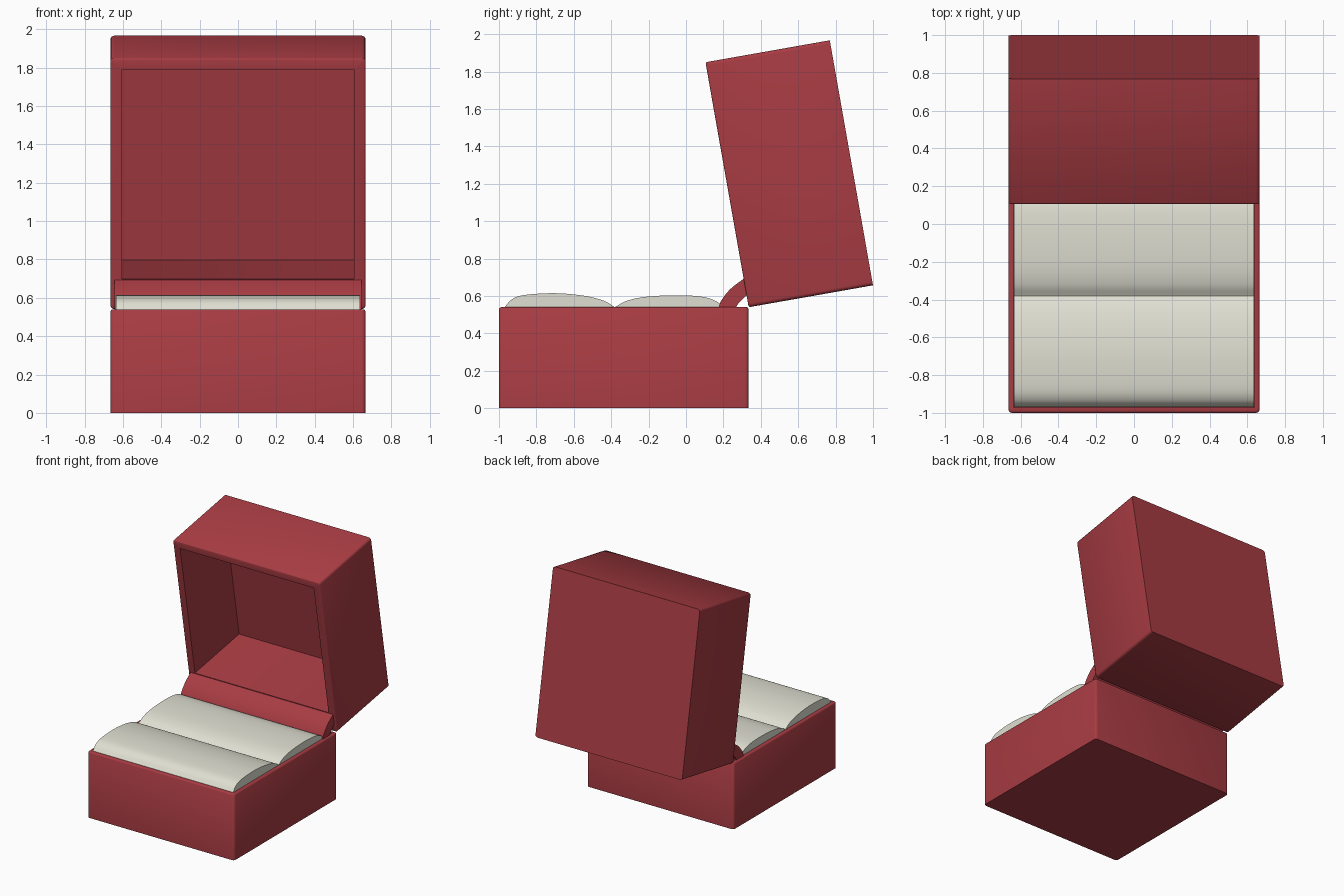
import bpy, bmesh, math
from mathutils import Vector

if "Cube" in bpy.data.objects:
    bpy.data.objects.remove(bpy.data.objects["Cube"])


def material(name, rgb):
    m = bpy.data.materials.new(name)
    m.diffuse_color = (*rgb, 1)
    m.use_nodes = True
    m.node_tree.nodes["Principled BSDF"].inputs["Base Color"].default_value = m.diffuse_color
    return m


RED = material("dark red leatherette", (0.39, 0.045, 0.056))
CREAM = material("cream satin", (0.74, 0.74, 0.645))


def rounded_ring(x, y0, y1, r, z, steps=4):
    """Rounded rectangle loop, symmetric in x."""
    pts = []
    for k, (cx, cy) in enumerate([(x - r, y1 - r), (r - x, y1 - r), (r - x, y0 + r), (x - r, y0 + r)]):
        for i in range(steps + 1):
            a = math.radians(90 * k + 90 * i / steps)
            pts.append((cx + r * math.cos(a), cy + r * math.sin(a), z))
    return pts


def loft(name, rings, mat, angle=40):
    """Closed skin through equal-count rings, capped at both ends."""
    bm = bmesh.new()
    loops = [[bm.verts.new(p) for p in ring] for ring in rings]
    n = len(loops[0])
    for a, b in zip(loops, loops[1:]):
        for i in range(n):
            j = (i + 1) % n
            bm.faces.new((a[i], a[j], b[j], b[i]))
    bm.faces.new(loops[0][::-1])
    bm.faces.new(loops[-1])
    bmesh.ops.recalc_face_normals(bm, faces=bm.faces)
    me = bpy.data.meshes.new(name)
    bm.to_mesh(me)
    bm.free()
    me.materials.append(mat)
    ob = bpy.data.objects.new(name, me)
    bpy.context.collection.objects.link(ob)
    bpy.ops.object.select_all(action='DESELECT')
    ob.select_set(True)
    bpy.context.view_layer.objects.active = ob
    bpy.ops.object.shade_smooth_by_angle(angle=math.radians(angle))
    return ob


def smooth_curve(ctrl, steps=6):
    """Catmull-Rom curve through 2D control points."""
    p = [Vector(c) for c in ctrl]
    p = [2 * p[0] - p[1]] + p + [2 * p[-1] - p[-2]]
    out = []
    for a, b, c, d in zip(p, p[1:], p[2:], p[3:]):
        for i in range(steps):
            t = i / steps
            out.append(0.5 * (2 * b + (c - a) * t + (2 * a - 5 * b + 4 * c - d) * t * t
                              + (3 * b - a - 3 * c + d) * t ** 3))
    return out + [p[-2]]


def extrude_x(name, profile, half, mat):
    """Extrude a (y, z) profile across the width."""
    return loft(name, [[(x, q[0], q[1]) for q in profile] for x in (-half, half)], mat)


# open base tray
loft("base_tray", [
    rounded_ring(0.665, -1, 0.335, 0.02, 0),
    rounded_ring(0.665, -1, 0.335, 0.02, 0.53),
    rounded_ring(0.661, -0.996, 0.331, 0.018, 0.537),
    rounded_ring(0.655, -0.99, 0.325, 0.014, 0.54),
    rounded_ring(0.637, -0.972, 0.307, 0.003, 0.54),
    rounded_ring(0.637, -0.972, 0.307, 0.003, 0.04)], RED)

# hollow lid, modelled opening upward and then tipped back on the hinge
lid = loft("lid", [
    rounded_ring(0.665, 0, 1.33, 0.02, -0.675),
    rounded_ring(0.665, 0, 1.33, 0.02, -0.008),
    rounded_ring(0.661, 0.004, 1.326, 0.018, -0.002),
    rounded_ring(0.655, 0.01, 1.32, 0.014, 0),
    rounded_ring(0.605, 0.16, 1.27, 0.002, 0),
    rounded_ring(0.605, 0.16, 1.27, 0.002, -0.58)], RED)
lid.location = (0, 0.335, 0.54)
lid.rotation_euler = (math.radians(100), 0, 0)

# two padded cushions
front = smooth_curve([(-0.97, 0.54), (-0.93, 0.583), (-0.86, 0.606), (-0.7, 0.615),
                      (-0.55, 0.602), (-0.44, 0.575), (-0.38, 0.54)])
rear = smooth_curve([(-0.38, 0.54), (-0.32, 0.573), (-0.22, 0.595), (-0.06, 0.604),
                     (0.08, 0.597), (0.16, 0.573), (0.2, 0.54)])
extrude_x("front_cushion", front + [(-0.38, 0.06), (-0.97, 0.06)], 0.635, CREAM)
extrude_x("rear_cushion", rear + [(0.2, 0.06), (-0.38, 0.06)], 0.635, CREAM)

# curved hinge lip joining tray and lid
upper = smooth_curve([(0.175, 0.5), (0.182, 0.562), (0.235, 0.635), (0.315, 0.697)])
lower = smooth_curve([(0.335, 0.615), (0.3, 0.58), (0.27, 0.545), (0.265, 0.5)])
extrude_x("hinge_lip", upper + lower, 0.645, RED)
